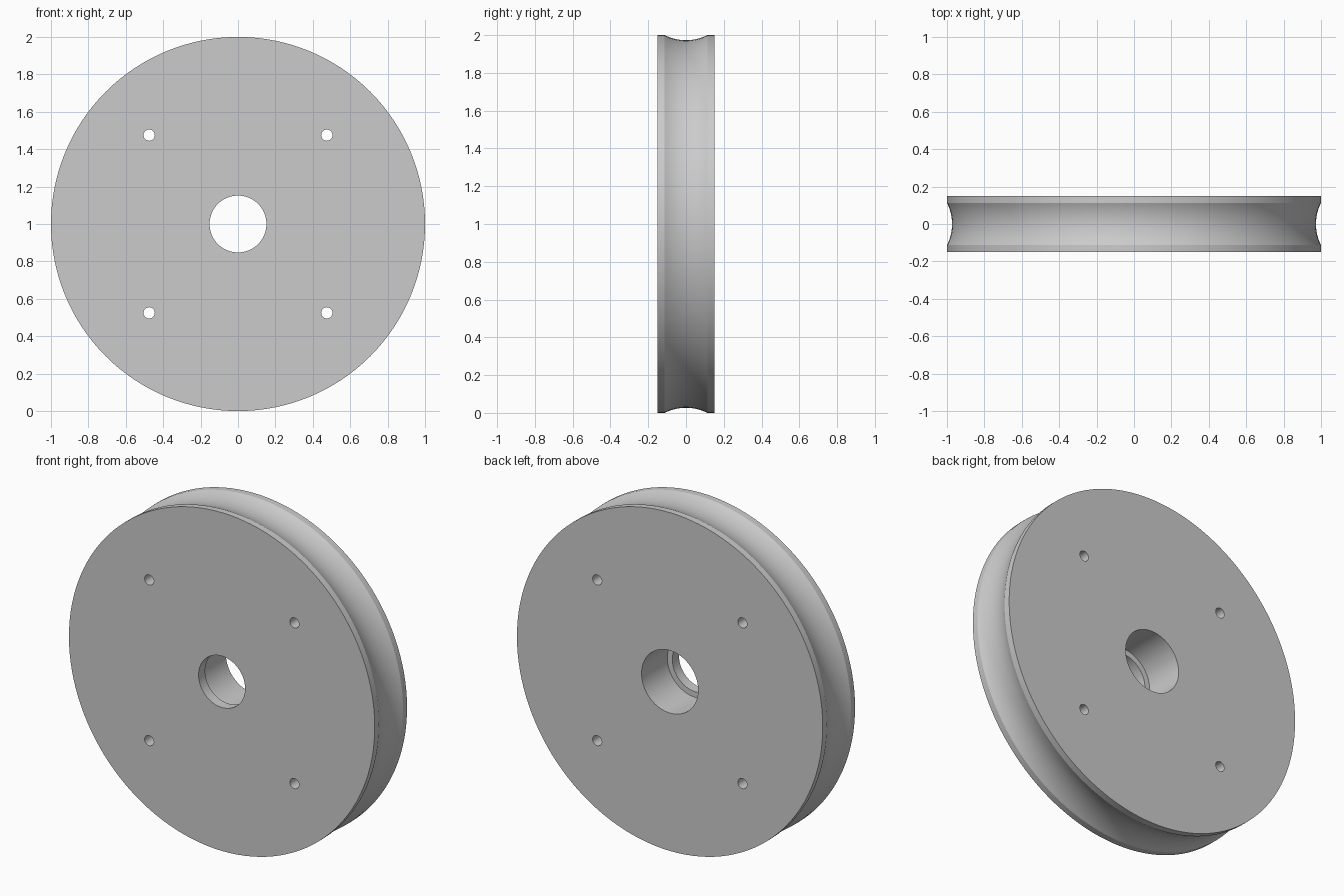
import bpy, bmesh, math
from mathutils import Matrix, Vector

cube = bpy.data.objects.get("Cube")
if cube:
    bpy.data.objects.remove(cube, do_unlink=True)

HALF = 0.151            # half thickness
GROOVE, DEPTH = 0.113, 0.027
CENTRE = Vector((0, 0, 1))

grey = bpy.data.materials.new("plain grey")
grey.use_nodes = True
grey.diffuse_color = (0.6, 0.6, 0.6, 1)
grey.node_tree.nodes["Principled BSDF"].inputs["Base Color"].default_value = (0.6, 0.6, 0.6, 1)


def add_object(name, bm):
    bmesh.ops.recalc_face_normals(bm, faces=bm.faces)
    mesh = bpy.data.meshes.new(name)
    bm.to_mesh(mesh)
    bm.free()
    mesh.materials.append(grey)
    obj = bpy.data.objects.new(name, mesh)
    bpy.context.collection.objects.link(obj)
    return obj


# Wheel section as (radius, y): stepped bore, flat sides, concave rim
radius = (GROOVE ** 2 + DEPTH ** 2) / (2 * DEPTH)
sweep = math.asin(GROOVE / radius)
groove = []
for i in range(17):
    a = sweep * (i / 8 - 1)
    groove.append((1 - DEPTH + radius * (1 - math.cos(a)), radius * math.sin(a)))
section = [(0.152, -HALF), (1, -HALF), *groove, (1, HALF),
           (0.185, HALF), (0.185, -0.09), (0.152, -0.09)]

# Revolve the section around the axle
bm = bmesh.new()
verts = [bm.verts.new((r, y, 1)) for r, y in section]
edges = [bm.edges.new((verts[i - 1], verts[i])) for i in range(len(verts))]
bmesh.ops.spin(bm, geom=verts + edges, cent=CENTRE, axis=(0, 1, 0),
               angle=math.tau, steps=128, use_merge=True)
bmesh.ops.remove_doubles(bm, verts=bm.verts, dist=0.0001)
wheel = add_object("grooved_wheel", bm)

# Four bolt holes
bm = bmesh.new()
for sx in (-1, 1):
    for sz in (-1, 1):
        place = Matrix.Translation(CENTRE + Vector((sx, 0, sz)) * 0.475)
        bmesh.ops.create_cone(bm, cap_ends=True, segments=32, radius1=0.03, radius2=0.03,
                              depth=0.5, matrix=place @ Matrix.Rotation(math.pi / 2, 4, "X"))
cutter = add_object("bolt_hole_cutter", bm)
cutter.hide_render = True

bpy.ops.object.select_all(action="DESELECT")
bpy.context.view_layer.objects.active = wheel
wheel.select_set(True)
cut = wheel.modifiers.new("bolt holes", "BOOLEAN")
cut.operation = "DIFFERENCE"
cut.solver = "EXACT"
cut.object = cutter
bpy.ops.object.modifier_apply(modifier=cut.name)
bpy.data.objects.remove(cutter, do_unlink=True)

# Smooth curved walls, crisp rims
bpy.ops.object.shade_smooth_by_angle(angle=math.radians(20))
